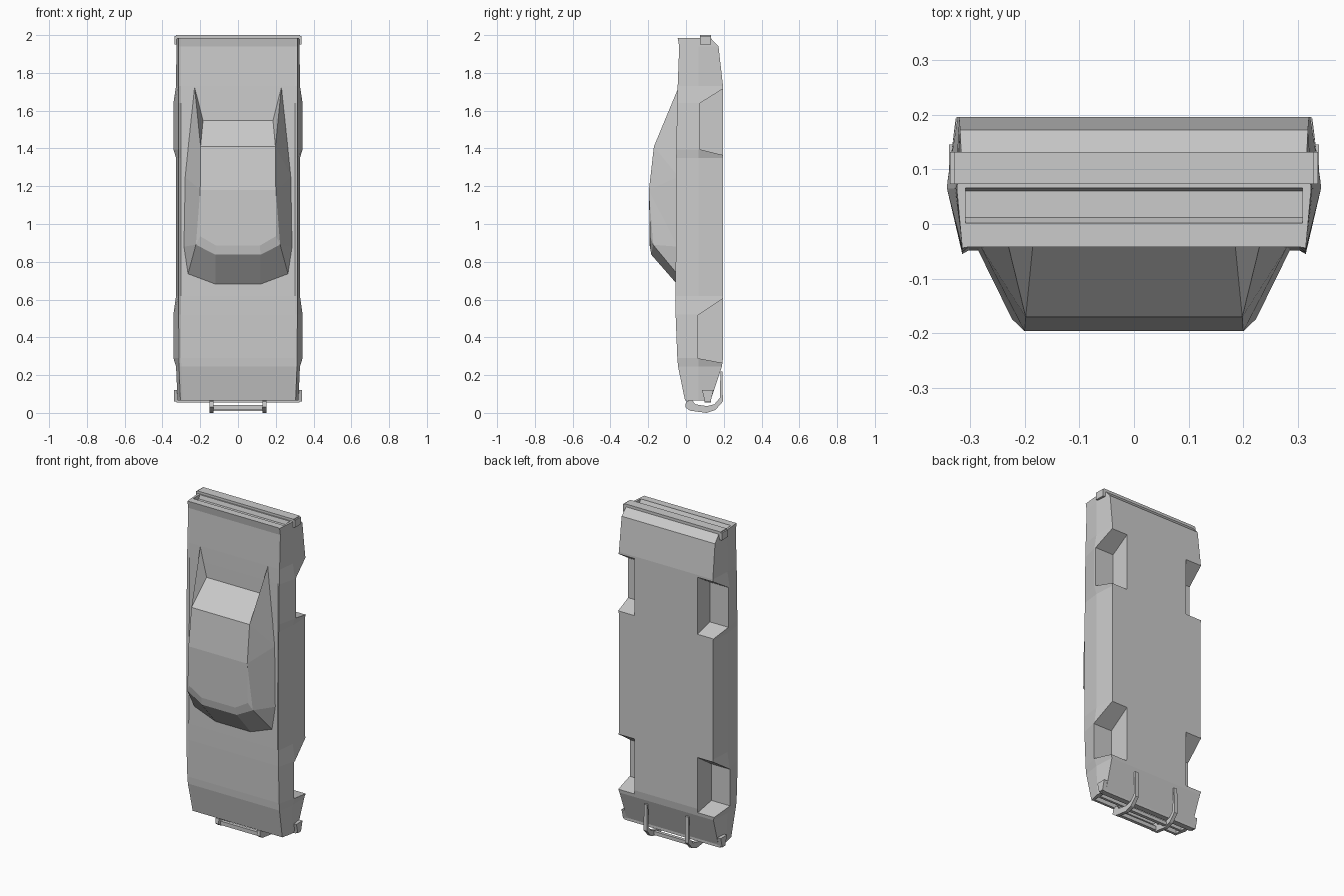
import bpy, bmesh

paint = bpy.data.materials.new("plain grey")
paint.diffuse_color = (0.6, 0.6, 0.6, 1)


def make(name, verts, faces):
    bm = bmesh.new()
    vs = [bm.verts.new(v) for v in verts]
    for f in faces:
        bm.faces.new([vs[i] for i in f])
    bmesh.ops.recalc_face_normals(bm, faces=bm.faces)
    me = bpy.data.meshes.new(name)
    bm.to_mesh(me)
    bm.free()
    me.materials.append(paint)
    ob = bpy.data.objects.new(name, me)
    bpy.context.collection.objects.link(ob)
    return ob


def loft(name, rings):
    """Closed skin through equally sized rings, capped at both ends."""
    n = len(rings[0])
    verts = [p for r in rings for p in r]
    faces = [list(range(n)), [(len(rings) - 1) * n + i for i in range(n)]]
    for k in range(len(rings) - 1):
        for i in range(n):
            j = (i + 1) % n
            faces.append([k * n + i, k * n + j, k * n + n + j, k * n + n + i])
    return make(name, verts, faces)


def prism(name, yz, x0, x1):
    return loft(name, [[(x, y, z) for y, z in yz] for x in (x0, x1)])


def box(name, x0, x1, y0, y1, z0, z1):
    return prism(name, [(y0, z0), (y1, z0), (y1, z1), (y0, z1)], x0, x1)


# Body: stations along the length (z, deck y, ridge y, ridge x, waist x, floor y)
stations = [
    (0.065, -0.003, -0.005, 0.305, 0.320, 0.130),
    (0.245, -0.040, -0.042, 0.312, 0.328, 0.190),
    (0.290, -0.043, -0.046, 0.313, 0.342, 0.196),
    (0.520, -0.048, -0.055, 0.314, 0.342, 0.196),
    (0.620, -0.048, -0.055, 0.314, 0.328, 0.196),
    (1.350, -0.042, -0.052, 0.314, 0.328, 0.196),
    (1.395, -0.041, -0.051, 0.314, 0.342, 0.196),
    (1.640, -0.040, -0.047, 0.314, 0.342, 0.196),
    (1.730, -0.039, -0.044, 0.314, 0.328, 0.196),
    (1.940, -0.034, -0.036, 0.314, 0.326, 0.172),
    (1.985, -0.042, -0.044, 0.314, 0.324, 0.130),
]
rings = []
for z, yt, yr, xt, xm, yb in stations:
    half = [(xt - 0.012, yt), (xt, yr), (xm, 0.065), (xm - 0.008, yb)]
    ring = [(x, y, z) for x, y in half] + [(-x, y, z) for x, y in reversed(half)]
    rings.append(ring)
body = loft("body", rings)

# Wheel wells, grille and tail panel recesses are cut out of the body
cutters = []
wells = {
    "front": [(0.22, 0.622), (0.06, 0.515), (0.06, 0.29), (0.22, 0.26)],
    "rear": [(0.22, 1.731), (0.075, 1.64), (0.075, 1.395), (0.22, 1.359)],
}
for end, yz in wells.items():
    for s in (-1, 1):
        cutters.append(prism(end + "_well_cutter", yz, s * 0.215, s * 0.45))
cutters.append(box("grille_cutter", -0.295, 0.295, 0.012, 0.085, 0.0, 0.09))
cutters.append(prism("tail_cutter", [(0.002, 2.1), (0.002, 1.982), (0.012, 1.96),
                                     (0.06, 1.96), (0.066, 1.982), (0.066, 2.1)], -0.308, 0.308))
bpy.context.view_layer.objects.active = body
for c in cutters:
    c.hide_render = True
    m = body.modifiers.new("cut", 'BOOLEAN')
    m.operation, m.solver, m.object = 'DIFFERENCE', 'EXACT', c
    bpy.ops.object.modifier_apply(modifier=m.name)
for c in cutters:
    bpy.data.objects.remove(c)

# Cabin: mirrored half outline with buttresses running back past the rear window
half = [
    (0.120, -0.046, 0.680), (0.265, -0.046, 0.735), (0.287, -0.044, 0.880),  # 0-2 base
    (0.281, -0.040, 1.250), (0.230, -0.039, 1.725),                          # 3-4 base
    (0.185, -0.039, 1.550),                                                  # 5 window foot
    (0.120, -0.184, 0.838), (0.223, -0.174, 0.890),                          # 6-7 screen top
    (0.115, -0.192, 0.885), (0.200, -0.190, 0.935),                          # 8-9 roof front
    (0.200, -0.196, 1.180), (0.198, -0.170, 1.410),                          # 10-11 roof
]
n = len(half)
verts = half + [(-x, y, z) for x, y, z in half]
side = [(0, 1, 7, 6), (1, 2, 7), (2, 10, 7), (7, 10, 9), (6, 7, 9, 8),
        (2, 3, 10), (3, 11, 10), (3, 4, 11), (4, 5, 11)]
faces = side + [tuple(i + n for i in f) for f in side]
faces += [(a, b, b + n, a + n) for a, b in ((0, 6), (6, 8), (10, 11), (11, 5))]
faces.append((8, 9, 10, 10 + n, 9 + n, 8 + n))
faces.append((0, 1, 2, 3, 4, 5, 5 + n, 4 + n, 3 + n, 2 + n, 1 + n, n))
make("cabin", verts, faces)

# Bumpers with wrapped ends
box("rear_bumper", -0.328, 0.328, 0.073, 0.132, 1.97, 2.0)
box("front_bumper", -0.325, 0.325, 0.098, 0.132, 0.055, 0.08)
for s in (-1, 1):
    box("rear_bumper_end", s * 0.31, s * 0.336, 0.073, 0.132, 1.95, 1.995)
    prism("front_bumper_end", [(0.085, 0.12), (0.145, 0.12), (0.13, 0.06), (0.10, 0.06)],
          s * 0.30, s * 0.338)

# Grille bar
box("grille_bar", -0.295, 0.295, 0.04, 0.055, 0.068, 0.092)

# Push bar: two hooked guards joined by cross bars
guard = [(0.0, 0.06), (-0.004, 0.03), (0.02, 0.012), (0.11, 0.0), (0.155, 0.015),
         (0.195, 0.06), (0.193, 0.22), (0.182, 0.22), (0.18, 0.08), (0.15, 0.045),
         (0.11, 0.036), (0.05, 0.045), (0.03, 0.07)]
for s in (-1, 1):
    prism("push_bar_guard", guard, s * 0.13, s * 0.152)
box("push_bar_upper", -0.135, 0.135, 0.015, 0.035, 0.018, 0.042)
box("push_bar_lower", -0.135, 0.135, 0.105, 0.125, 0.01, 0.032)
